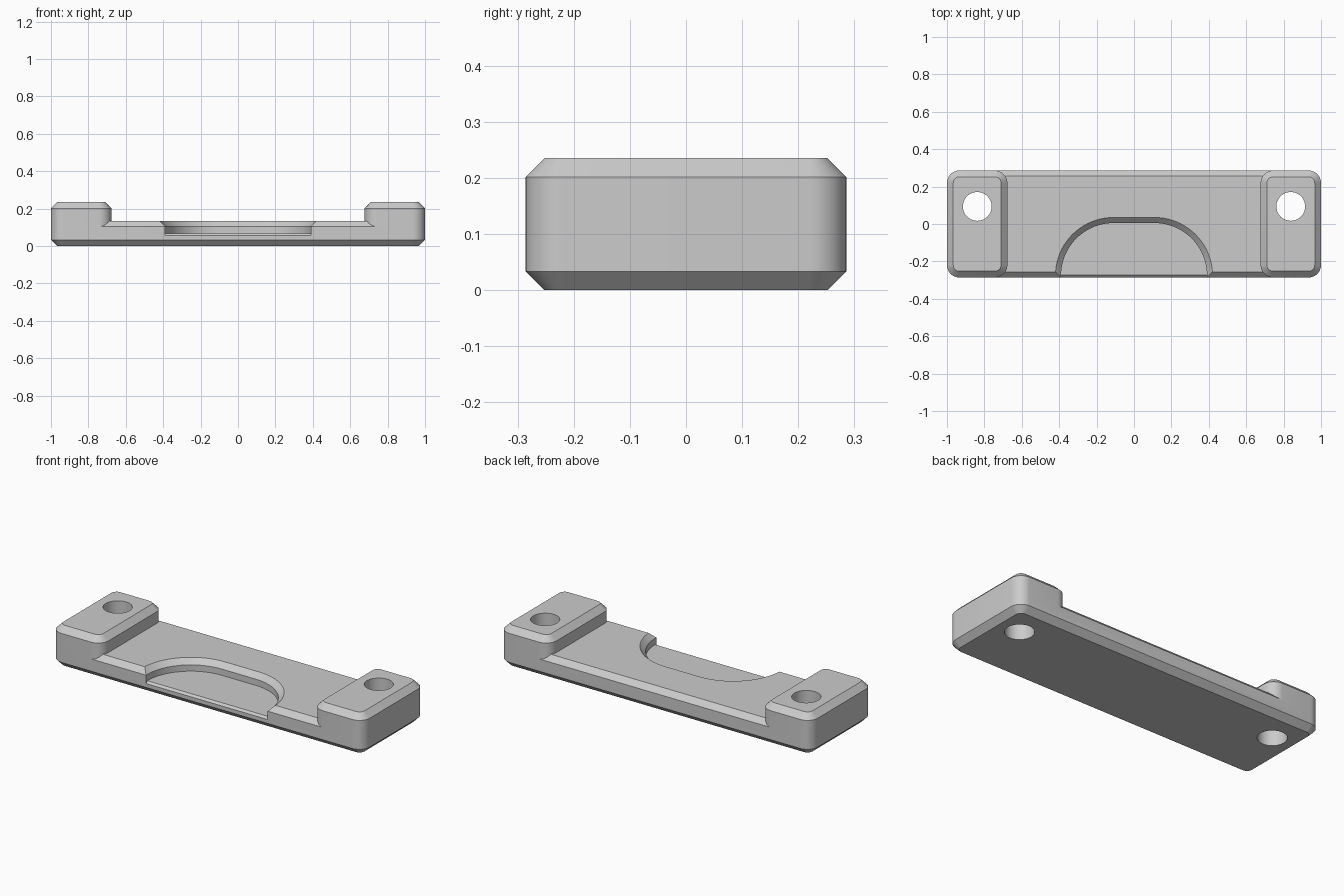
import bpy, bmesh
from math import cos, sin, pi

cube = bpy.data.objects.get("Cube")
if cube:
    bpy.data.objects.remove(cube, do_unlink=True)

HALF_X, HALF_Y = 1.0, 0.286
CH = 0.0336          # chamfer size
R = 2 * CH           # corner radius
SLAB, PAD = 4 * CH, 7 * CH
PAD_X = 0.677        # inner side of the end pads

grey = bpy.data.materials.new("grey plastic")
grey.use_nodes = True
GREY = (0.6, 0.6, 0.6, 1)
grey.diffuse_color = GREY
grey.node_tree.nodes["Principled BSDF"].inputs["Base Color"].default_value = GREY


def arc(cx, cy, r, start, end, n):
    return [(cx + r * cos(start + (end - start) * i / n),
             cy + r * sin(start + (end - start) * i / n)) for i in range(n + 1)]


def rounded_rect(x0, x1, y0, y1, r, inset=0):
    corners = [(x1 - r, y1 - r), (x0 + r, y1 - r), (x0 + r, y0 + r), (x1 - r, y0 + r)]
    pts = []
    for k, (cx, cy) in enumerate(corners):
        pts += arc(cx, cy, r - inset, k * pi / 2, (k + 1) * pi / 2, 10)
    return pts


def loft(name, rings):
    """Solid through stacked outlines, each a list of 3D points."""
    bm = bmesh.new()
    loops = [[bm.verts.new(p) for p in ring] for ring in rings]
    n = len(loops[0])
    for a, b in zip(loops, loops[1:]):
        for i in range(n):
            j = (i + 1) % n
            bm.faces.new((a[i], a[j], b[j], b[i]))
    bm.faces.new(loops[0])
    bm.faces.new(loops[-1])
    bmesh.ops.recalc_face_normals(bm, faces=bm.faces)
    mesh = bpy.data.meshes.new(name)
    bm.to_mesh(mesh)
    bm.free()
    mesh.materials.append(grey)
    ob = bpy.data.objects.new(name, mesh)
    bpy.context.collection.objects.link(ob)
    return ob


def at(z, outline):
    return [(x, y, z) for x, y in outline]


def combine(target, tool, operation):
    tool.hide_render = True
    bpy.context.view_layer.objects.active = target
    mod = target.modifiers.new(tool.name, 'BOOLEAN')
    mod.operation, mod.object, mod.solver = operation, tool, 'EXACT'
    bpy.ops.object.modifier_apply(modifier=mod.name)
    bpy.data.objects.remove(tool, do_unlink=True)


# Slab with chamfered top and bottom edges
box = (-HALF_X, HALF_X, -HALF_Y, HALF_Y, R)
body = loft("mounting_plate", [
    at(0, rounded_rect(*box, CH)), at(CH, rounded_rect(*box)),
    at(SLAB - 0.03, rounded_rect(*box)), at(SLAB, rounded_rect(*box, 0.03))])

# Raised end pads, each with a screw hole
for x0, x1, side in ((PAD_X, HALF_X, 1), (-HALF_X, -PAD_X, -1)):
    pad = (x0, x1, -HALF_Y, HALF_Y, R)
    combine(body, loft("end_pad", [
        at(0.06, rounded_rect(*pad)), at(PAD - CH, rounded_rect(*pad)),
        at(PAD, rounded_rect(*pad, CH))]), 'UNION')
    hole = arc(side * 0.838, 0.094, 0.077, 0, 2 * pi, 40)[:-1]
    combine(body, loft("screw_hole", [at(-0.1, hole), at(0.4, hole)]), 'DIFFERENCE')


# Rounded pocket open to the front, with a flared rim
def pocket(grow):
    r = 0.28 + grow
    return ([(0.11 + r, -0.4)] + arc(0.11, -0.275, r, 0, pi / 2, 20)
            + arc(-0.11, -0.275, r, pi / 2, pi, 20) + [(-0.11 - r, -0.4)])


combine(body, loft("pocket", [
    at(0.068, pocket(0)), at(SLAB - 0.03, pocket(0)),
    at(SLAB, pocket(0.03)), at(0.2, pocket(0.03))]), 'DIFFERENCE')

# Chamfer along the front edge of the pocket floor
lip = [(-0.274, 0.068), (-0.302, 0.04), (-0.4, 0.04), (-0.4, 0.09), (-0.274, 0.09)]
combine(body, loft("pocket_lip", [
    [(x, y, z) for y, z in lip] for x in (-0.39, 0.39)]), 'DIFFERENCE')

# Smooth the rounded walls, keep the chamfers crisp
bpy.ops.object.select_all(action='DESELECT')
body.select_set(True)
bpy.context.view_layer.objects.active = body
bpy.ops.object.shade_smooth_by_angle(angle=pi / 6)
